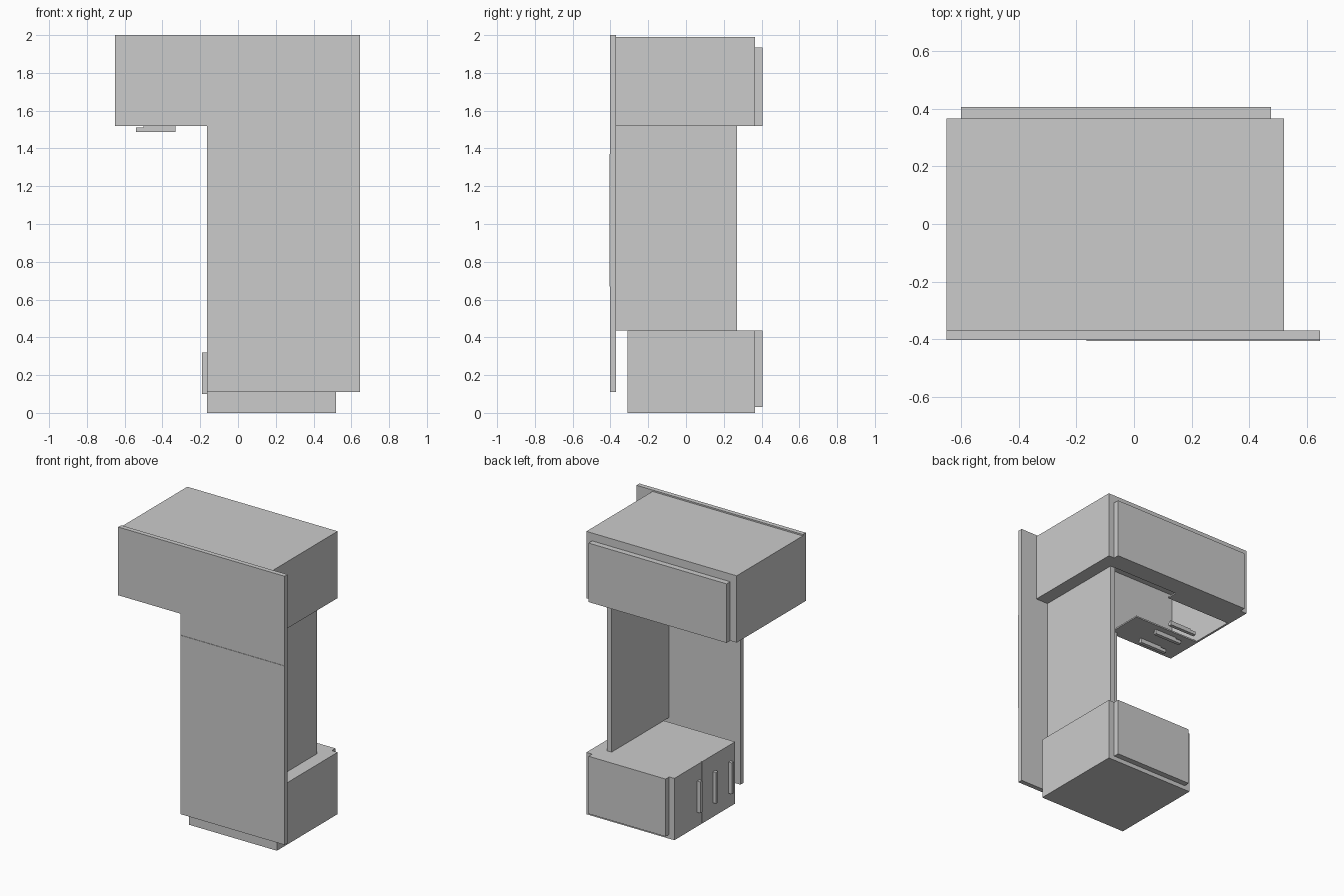
import bpy, bmesh

if "Cube" in bpy.data.objects:
    bpy.data.objects.remove(bpy.data.objects["Cube"])


def box(name, x0, x1, y0, y1, z0, z1):
    """Axis-aligned box from its extents."""
    bm = bmesh.new()
    bmesh.ops.create_cube(bm, size=1)
    for v in bm.verts:
        v.co.x = x0 if v.co.x < 0 else x1
        v.co.y = y0 if v.co.y < 0 else y1
        v.co.z = z0 if v.co.z < 0 else z1
    return finish(name, bm)


def finish(name, bm):
    bmesh.ops.recalc_face_normals(bm, faces=bm.faces)
    mesh = bpy.data.meshes.new(name)
    bm.to_mesh(mesh)
    bm.free()
    obj = bpy.data.objects.new(name, mesh)
    bpy.context.collection.objects.link(obj)
    return obj


# Stepped front panel, extruded from its profile
bm = bmesh.new()
outline = [(-0.165, 0.11), (0.645, 0.11), (0.645, 2.0),
           (-0.65, 2.0), (-0.65, 1.52), (-0.165, 1.52)]
face = bm.faces.new([bm.verts.new((x, -0.403, z)) for x, z in outline])
ext = bmesh.ops.extrude_face_region(bm, geom=[face])
for v in ext["geom"]:
    if isinstance(v, bmesh.types.BMVert):
        v.co.y = -0.37
finish("front_panel", bm)
box("front_overlay", -0.165, 0.645, -0.406, -0.403, 0.67, 1.37)

# Hollow upper cabinet
t = 0.015
box("cabinet_top", -0.65, 0.52, -0.37, 0.365, 1.99 - t, 1.99)
box("cabinet_left_wall", -0.65, -0.65 + t, -0.37, 0.365, 1.52, 1.99 - t)
box("cabinet_right_wall", 0.52 - t, 0.52, -0.37, 0.365, 1.52, 1.99 - t)
box("cabinet_back_wall", -0.65 + t, 0.52 - t, 0.365 - t, 0.365, 1.52, 1.99 - t)
box("cabinet_back_door", -0.6, 0.475, 0.365, 0.405, 1.52, 1.935)

# Underside of the cabinet: rims and left floor around the opening
box("floor_right_rim", 0.39, 0.52 - t, -0.37, 0.365 - t, 1.52, 1.53)
box("floor_back_rim", -0.13, 0.39, 0.27, 0.365 - t, 1.52, 1.53)
box("floor_front_plate", -0.65 + t, -0.13, -0.37, -0.13, 1.52, 1.53)
box("floor_back_plate", -0.65 + t, -0.13, 0.19, 0.365 - t, 1.52, 1.53)

# Upright side panel between cabinet and base
box("side_panel", 0.39, 0.425, -0.37, 0.27, 0.435, 1.52)

# Base with back door
box("base", -0.16, 0.52, -0.31, 0.365, 0, 0.435)
box("base_back_door", -0.125, 0.475, 0.365, 0.405, 0.03, 0.435)

# Side panels of the base, split by narrow seams
seams = [-0.31, -0.12, 0.06, 0.365]
for i, (a, b) in enumerate(zip(seams, seams[1:])):
    box(f"base_side_panel_{i}", -0.165, -0.16,
        a + (0.002 if i else 0), b - (0.002 if i < 2 else 0), 0, 0.435)

# Pull handles on the base side and under the cabinet
for i, y in enumerate((-0.25, -0.075, 0.1)):
    box(f"base_handle_{i}", -0.19, -0.165, y - 0.012, y + 0.012, 0.1, 0.32)
for i, y in enumerate((-0.33, -0.18, -0.03)):
    box(f"cabinet_handle_{i}", -0.54, -0.33, y - 0.012, y + 0.012, 1.487, 1.51)
    box(f"cabinet_handle_mount_{i}", -0.5, -0.33, y - 0.008, y + 0.008, 1.51, 1.52)
